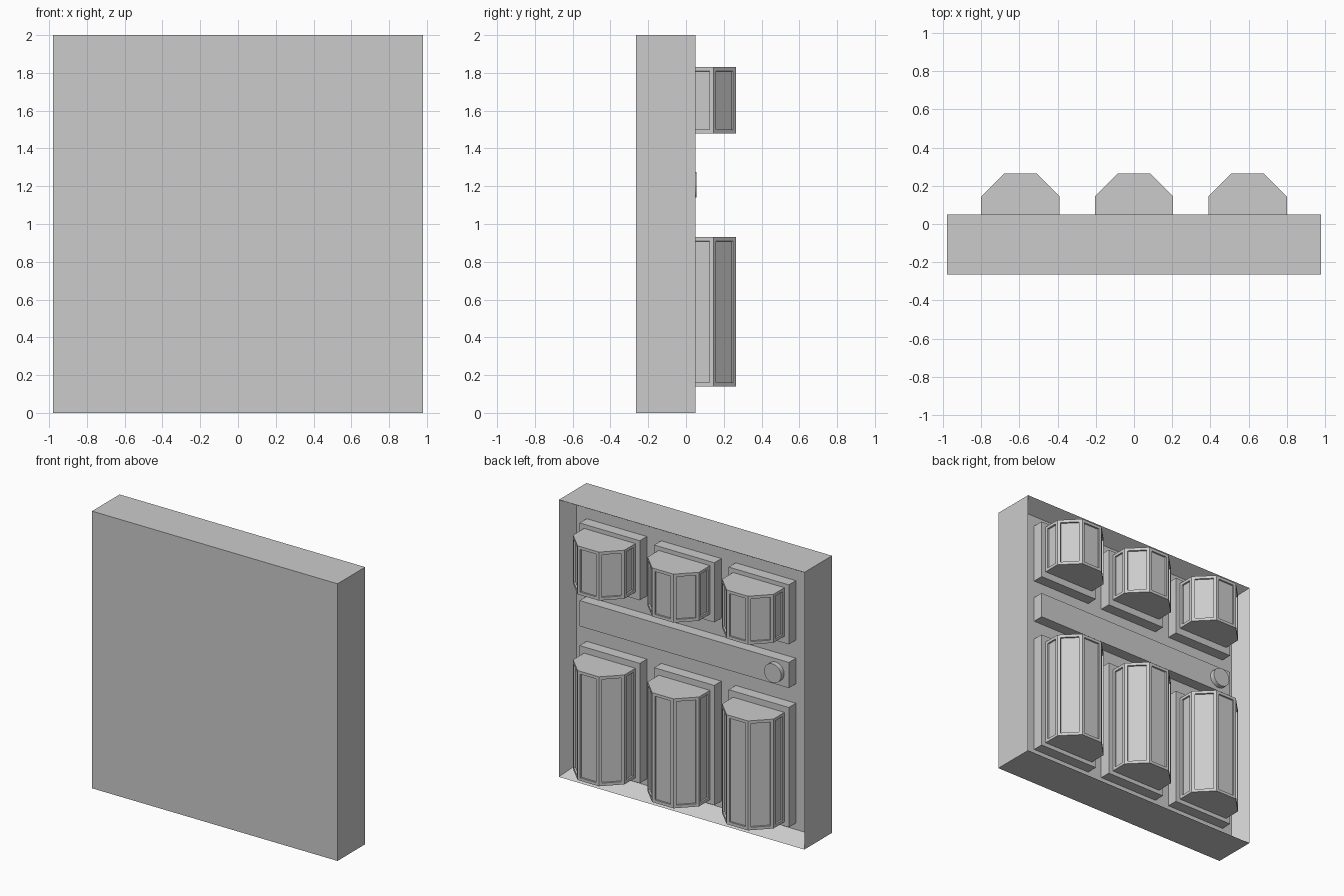
import bpy, bmesh, math
from mathutils import Matrix, Vector

if "Cube" in bpy.data.objects:
    bpy.data.objects.remove(bpy.data.objects["Cube"])

grey = bpy.data.materials.new("plain grey")
grey.diffuse_color = (0.6, 0.6, 0.6, 1)
grey.use_nodes = True
grey.node_tree.nodes["Principled BSDF"].inputs["Base Color"].default_value = grey.diffuse_color

FLOOR_Y = -0.06     # back of the shallow recess
PANEL_Y = 0.02      # outer face of the backing panels


def finish(name, bm):
    bmesh.ops.recalc_face_normals(bm, faces=bm.faces)
    mesh = bpy.data.meshes.new(name)
    bm.to_mesh(mesh)
    bm.free()
    mesh.materials.append(grey)
    obj = bpy.data.objects.new(name, mesh)
    bpy.context.collection.objects.link(obj)
    return obj


def add_box(bm, x0, x1, y0, y1, z0, z1):
    size = Matrix.Diagonal((x1 - x0, y1 - y0, z1 - z0, 1))
    move = Matrix.Translation(((x0 + x1) / 2, (y0 + y1) / 2, (z0 + z1) / 2))
    bmesh.ops.create_cube(bm, size=1, matrix=move @ size)


# Wall slab with a rectangular recess in its rear side
bm = bmesh.new()
add_box(bm, -0.98, 0.98, -0.265, 0.05, 0, 2)
bmesh.ops.recalc_face_normals(bm, faces=bm.faces)
rear = [f for f in bm.faces if f.normal.y > 0.9]
bmesh.ops.inset_region(bm, faces=rear, thickness=0.09)
for v in rear[0].verts:
    v.co.y = FLOOR_Y
finish("wall_frame", bm)


# Backing panel behind a bay window
def backing_panel(name, cx, z0, z1):
    bm = bmesh.new()
    add_box(bm, cx - 0.24, cx + 0.24, FLOOR_Y - 0.01, PANEL_Y, z0, z1)
    finish(name, bm)


# Bay window: chamfered prism with a sunken pane in each outward facet
def bay_window(name, cx, z0, z1):
    outline = [(-0.205, PANEL_Y), (-0.205, 0.145), (-0.085, 0.265),
               (0.085, 0.265), (0.205, 0.145), (0.205, PANEL_Y)]
    bm = bmesh.new()
    base = bm.faces.new([bm.verts.new((cx + x, y, z0)) for x, y in outline])
    top = bmesh.ops.extrude_face_region(bm, geom=[base])["geom"]
    bmesh.ops.translate(bm, vec=Vector((0, 0, z1 - z0)),
                        verts=[g for g in top if isinstance(g, bmesh.types.BMVert)])
    bmesh.ops.recalc_face_normals(bm, faces=bm.faces)
    panes = [f for f in bm.faces
             if abs(f.normal.z) < 0.1 and f.normal.y > -0.5]
    bmesh.ops.inset_individual(bm, faces=panes, thickness=0.03)
    bmesh.ops.inset_individual(bm, faces=panes, thickness=0.0005, depth=-0.012)
    finish(name, bm)


# Three columns, two rows
for column, cx in (("left", -0.595), ("middle", 0.0), ("right", 0.595)):
    backing_panel("upper_panel_" + column, cx, 1.43, 1.86)
    bay_window("upper_bay_" + column, cx, 1.48, 1.83)
    backing_panel("lower_panel_" + column, cx, 0.11, 0.975)
    bay_window("lower_bay_" + column, cx, 0.14, 0.93)

# Horizontal band between the rows
bm = bmesh.new()
add_box(bm, -0.835, 0.835, FLOOR_Y - 0.01, PANEL_Y, 1.115, 1.3)
finish("middle_band", bm)

# Round disc on the band
bm = bmesh.new()
bmesh.ops.create_cone(bm, cap_ends=True, segments=32, radius1=0.068,
                      radius2=0.068, depth=0.045,
                      matrix=Matrix.Translation((-0.73, 0.0325, 1.207))
                      @ Matrix.Rotation(math.pi / 2, 4, 'X'))
finish("round_disc", bm)
